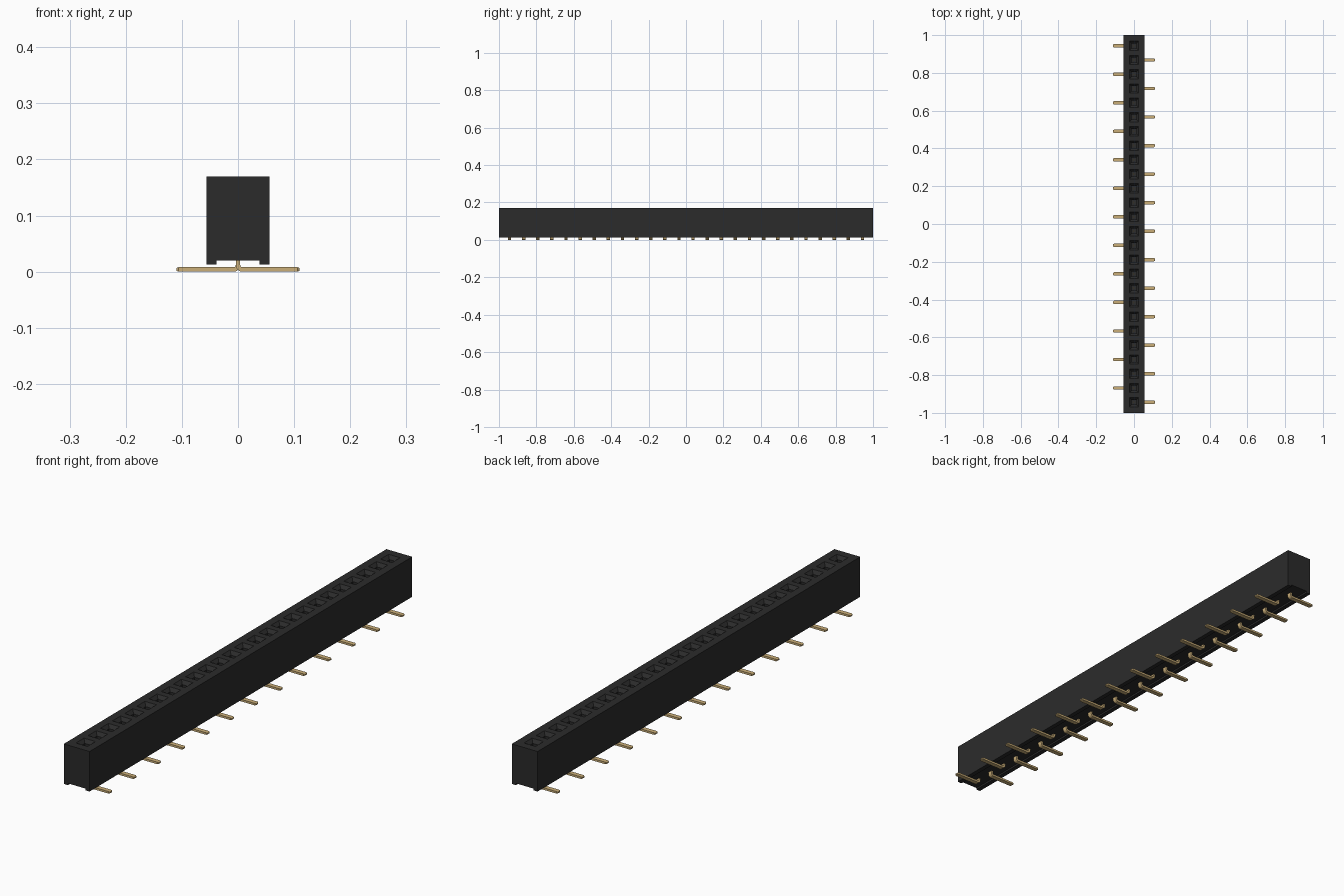
import bpy, bmesh, math

if "Cube" in bpy.data.objects:
    bpy.data.objects.remove(bpy.data.objects["Cube"], do_unlink=True)

COUNT, PITCH = 26, 0.0755
ROWS = [(COUNT - 1) / 2 * PITCH - i * PITCH for i in range(COUNT)]


def material(name, rgb, rough, metal=0.0):
    m = bpy.data.materials.new(name)
    m.use_nodes = True
    m.diffuse_color = (*rgb, 1)
    bsdf = m.node_tree.nodes["Principled BSDF"]
    bsdf.inputs["Base Color"].default_value = (*rgb, 1)
    bsdf.inputs["Roughness"].default_value = rough
    bsdf.inputs["Metallic"].default_value = metal
    return m


BLACK = material("black plastic", (0.024, 0.024, 0.024), 0.6)
GOLD = material("gold metal", (0.60, 0.43, 0.19), 0.4)


def make_object(name, bm, mat):
    bmesh.ops.recalc_face_normals(bm, faces=bm.faces)
    mesh = bpy.data.meshes.new(name)
    bm.to_mesh(mesh)
    bm.free()
    mesh.materials.append(mat)
    obj = bpy.data.objects.new(name, mesh)
    bpy.context.collection.objects.link(obj)
    return obj


def loft(bm, rings):
    """Join four-cornered rings into a closed tube."""
    loops = [[bm.verts.new(p) for p in ring] for ring in rings]
    for a, b in zip(loops, loops[1:]):
        for i in range(4):
            j = (i + 1) % 4
            bm.faces.new((a[i], a[j], b[j], b[i]))
    bm.faces.new(loops[0])
    bm.faces.new(loops[-1])


def square(y, z, h):
    return [(-h, y - h, z), (h, y - h, z), (h, y + h, z), (-h, y + h, z)]


# Housing: block with a shallow channel along its underside
profile = [(-0.056, 0.013), (-0.038, 0.013), (-0.038, 0.020), (0.038, 0.020),
           (0.038, 0.013), (0.056, 0.013), (0.056, 0.17), (-0.056, 0.17)]
bm = bmesh.new()
face = bm.faces.new([bm.verts.new((x, -1, z)) for x, z in profile])
ext = bmesh.ops.extrude_face_region(bm, geom=[face])
bmesh.ops.translate(bm, vec=(0, 2, 0),
                    verts=[v for v in ext["geom"] if isinstance(v, bmesh.types.BMVert)])
housing = make_object("housing", bm, BLACK)

# Sockets: square funnels cut into the top
bm = bmesh.new()
for y in ROWS:
    loft(bm, [square(y, 0.06, 0.013), square(y, 0.157, 0.013),
              square(y, 0.17, 0.025), square(y, 0.18, 0.025)])
cutter = make_object("socket_cutter", bm, BLACK)
cutter.hide_render = True
cut = housing.modifiers.new("sockets", 'BOOLEAN')
cut.operation, cut.solver, cut.object = 'DIFFERENCE', 'EXACT', cutter
bpy.context.view_layer.objects.active = housing
housing.select_set(True)
bpy.ops.object.modifier_apply(modifier=cut.name)
bpy.data.objects.remove(cutter, do_unlink=True)

# Pin stations: x, z, direction of thickness, half thickness, half width
BEND = 0.008
stations = [(0, 0.13, 0, 0.003, 0.005), (0, 0.035, 0, 0.003, 0.005),
            (0, 0.030, 0, 0.004, 0.009)]
for k in range(6):
    a = math.radians(18 * k)
    stations.append((BEND * (1 - math.cos(a)), 0.004 + BEND * (1 - math.sin(a)),
                     a, 0.004, 0.009))
stations += [(0.106, 0.004, math.pi / 2, 0.004, 0.009),
             (0.110, 0.004, math.pi / 2, 0.0025, 0.006)]

# Bent pins: feet alternate between the two sides
for i, y in enumerate(ROWS):
    side = -1 if i % 2 == 0 else 1
    rings = []
    for x, z, a, t, w in stations:
        dx, dz = t * math.cos(a), t * math.sin(a)
        rings.append([(side * (x + s * dx), y + u * w, z + s * dz)
                      for s, u in ((-1, -1), (1, -1), (1, 1), (-1, 1))])
    bm = bmesh.new()
    loft(bm, rings)
    make_object(f"pin_{i + 1:02d}", bm, GOLD)
